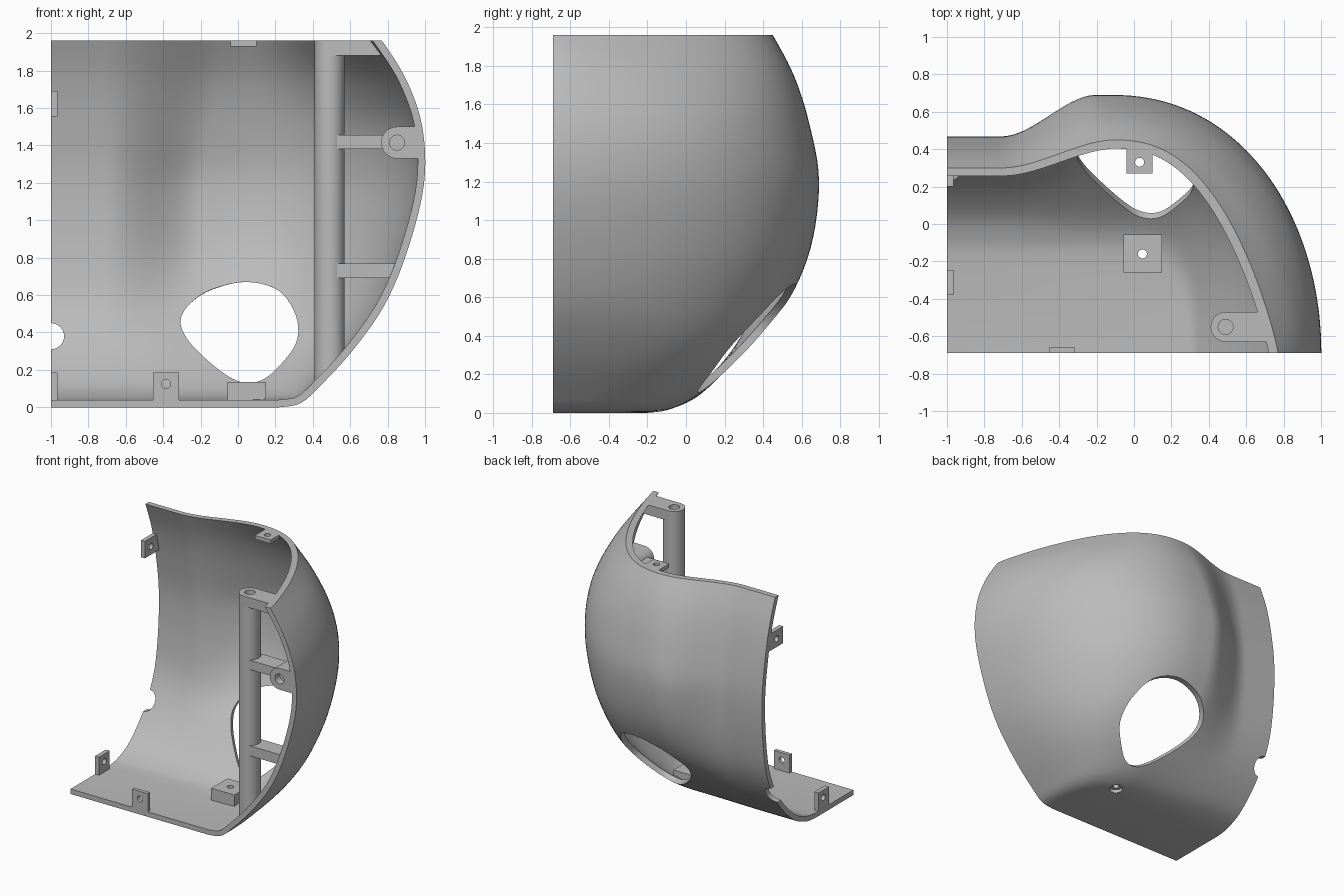
import bpy, bmesh, math
from mathutils import Vector

cube = bpy.data.objects.get("Cube")
if cube:
    bpy.data.objects.remove(cube, do_unlink=True)

FRONT, TOP, WALL = -0.69, 1.96, 0.04

grey = bpy.data.materials.new("plain grey")
grey.use_nodes = True
grey.diffuse_color = (0.5, 0.5, 0.5, 1)
grey.node_tree.nodes["Principled BSDF"].inputs["Base Color"].default_value = (0.5, 0.5, 0.5, 1)


def make_object(name, bm):
    mesh = bpy.data.meshes.new(name)
    bm.to_mesh(mesh)
    bm.free()
    mesh.materials.append(grey)
    ob = bpy.data.objects.new(name, mesh)
    bpy.context.collection.objects.link(ob)
    return ob


def apply_modifiers(ob):
    bpy.context.view_layer.update()
    graph = bpy.context.evaluated_depsgraph_get()
    mesh = bpy.data.meshes.new_from_object(ob.evaluated_get(graph))
    ob.modifiers.clear()
    ob.data = mesh


def cut(ob, cutter, operation="DIFFERENCE", keep=False):
    mod = ob.modifiers.new("cut", "BOOLEAN")
    mod.operation, mod.solver, mod.object = operation, "EXACT", cutter
    apply_modifiers(ob)
    if not keep:
        bpy.data.objects.remove(cutter, do_unlink=True)


def loft(name, first, last):
    """Closed body between two matching loops of points."""
    bm = bmesh.new()
    lower, upper = ([bm.verts.new(p) for p in loop] for loop in (first, last))
    bm.faces.new(lower)
    bm.faces.new(upper)
    for i in range(len(lower)):
        j = (i + 1) % len(lower)
        bm.faces.new((lower[i], lower[j], upper[j], upper[i]))
    bmesh.ops.recalc_face_normals(bm, faces=bm.faces)
    return make_object(name, bm)


def prism(name, outline, axis, low, high):
    """Extrude a closed 2D outline along one axis."""
    place = {"X": lambda a, b, h: (h, a, b),
             "Y": lambda a, b, h: (a, h, b),
             "Z": lambda a, b, h: (a, b, h)}[axis]
    return loft(name, *([place(a, b, h) for a, b in outline] for h in (low, high)))


def circle(a, b, r, n=32):
    return [(a + r * math.cos(math.tau * i / n), b + r * math.sin(math.tau * i / n)) for i in range(n)]


def rect(a0, a1, b0, b1):
    return [(a0, b0), (a1, b0), (a1, b1), (a0, b1)]


def tongue(a, b, r, end):
    """Half round on the left, straight to the right."""
    arc = [math.pi * (0.5 + i / 20) for i in range(21)]
    return [(a + r * math.cos(t), b + r * math.sin(t)) for t in arc] + [(end, b - r), (end, b + r)]


def drill(ob, a, b, r, axis, low=-3, high=3):
    cut(ob, prism("drill", circle(a, b, r), axis, low, high))


def spline(p, q, r, s, t):
    return tuple(0.5 * (2 * b + (c - a) * t + (2 * a - 5 * b + 4 * c - d) * t * t
                        + (3 * b - a - 3 * c + d) * t ** 3) for a, b, c, d in zip(p, q, r, s))


# Shell profile rows: height, side reach, back reach, flank reach, two roundness powers
ROWS = [(0, .22, -.22, -.2, 2.8, 2.8), (.02, .33, -.08, -.08, 2.8, 2.8), (.1, .425, .07, .08, 2.8, 2.8),
        (.3, .61, .29, .27, 2.7, 2.7), (.55, .785, .51, .4, 2.3, 2.3), (.85, .91, .645, .455, 2.2, 2.15),
        (1.2, .995, .69, .467, 2.15, 2.05), (1.5, .985, .64, .43, 2.2, 1.95), (1.75, .9, .56, .375, 2.3, 1.6),
        (1.96, .77, .45, .3, 2.5, 1.15), (2.1, .66, .36, .24, 2.5, 1.1)]
CREST = -0.12


def section(row):
    z, side, back, flank, power_x, power_y = row
    z = max(z, 0)
    points = []
    ramp_end = -.2 + .14 * max(0, z - 1.2)
    for i in range(40):
        x = -1.1 + (CREST + 1.1) * i / 40
        t = min(1, max(0, (x + .71) / (ramp_end + .71)))
        points.append((x, flank + (back - flank) * t * t * (3 - 2 * t), z))
    for i in range(41):
        a = math.pi / 2 * (1 - i / 40)
        c, s = max(0, math.cos(a)) ** (2 / power_x), max(0, math.sin(a)) ** (2 / power_y)
        points.append((CREST + (side - CREST) * c, FRONT + (back - FRONT) * s, z))
    points.append((side, -.8, z))
    return points


def skin(name, thickness, offset):
    """Curved wall and floor surface, thickened past its final edges."""
    bm = bmesh.new()
    rings = []
    for i in range(len(ROWS) - 1):
        four = [ROWS[min(max(i + k, 0), len(ROWS) - 1)] for k in (-1, 0, 1, 2)]
        rings += [spline(*four, t / 6) for t in range(6)]
    rings.append(ROWS[-1])
    grid = [[bm.verts.new(p) for p in section(r)] for r in rings]
    for low, high in zip(grid, grid[1:]):
        for i in range(len(low) - 1):
            bm.faces.new((low[i], low[i + 1], high[i + 1], high[i]))
    floor = bm.faces.new(grid[0] + [bm.verts.new((-1.1, -.8, 0))])
    bmesh.ops.recalc_face_normals(bm, faces=bm.faces)
    floor.normal_update()
    if floor.normal.z > 0:
        bmesh.ops.reverse_faces(bm, faces=bm.faces)
    ob = make_object(name, bm)
    mod = ob.modifiers.new("thickness", "SOLIDIFY")
    mod.thickness, mod.offset, mod.use_even_offset = thickness, offset, True
    apply_modifiers(ob)
    return ob


# Main shell, trimmed flat at the front, top and right
shell = skin("shell", WALL, -1)
cut(shell, prism("bounds", rect(-1, 1.5, FRONT, 1.5), "Z", -.5, TOP), "INTERSECT")

# Large rounded opening in the lower back, flaring outward and down
LOOP = [(-.3, .475), (-.255, .555), (-.14, .63), (.05, .67), (.225, .62), (.32, .475), (.32, .33),
        (.225, .21), (.13, .14), (.03, .135), (-.07, .19), (-.2, .305), (-.275, .395)]
n = len(LOOP)
outline = [spline(*(LOOP[(i + k) % n] for k in (-1, 0, 1, 2)), t / 5) for i in range(n) for t in range(5)]
inner, outer = ([(x + h * .7 * x, .93 * z - .09 + h, z - h * 1.6 * max(0, .67 - z))
                 for x, z in outline] for h in (-.16, .22))
cut(shell, loft("opening", inner, outer))

# Notch in the right edge and screw hole in the floor
drill(shell, -1, .38, .07, "Y", 0, 1)
drill(shell, .045, -.16, .05, "Z", -.1, .1)
parts = [shell]

# Solid outside the wall, used to trim the inner parts to the shell
outside = skin("outside_trim", .25, 1)
outside.hide_render = True
for v in outside.data.vertices:
    v.co += (Vector((0, -.2, 1)) - v.co).normalized() * .015


def fitted(ob):
    cut(ob, outside, keep=True)
    parts.append(ob)
    return ob


# Hollow post with its top bracket and ribs
PX, PY, PR = .49, -.55, .08
post = fitted(prism("post", circle(PX, PY, PR, 40), "Z", .08, 1.88))
drill(post, PX, PY, .04, "Z", 1.6, 2)
bracket = fitted(prism("post_bracket", tongue(PX, PY, PR, .9), "Z", 1.88, TOP))
drill(bracket, PX, PY, .04, "Z")
for label, low, high in (("lower", .69, .77), ("upper", 1.38, 1.455)):
    fitted(prism(label + "_rib", rect(.53, 1.05, -.62, -.48), "Z", low, high))

# Screw boss on the side wall, with a blind hole
boss = fitted(prism("screw_boss", tongue(.85, 1.415, .085, 1.05), "Y", FRONT, -.47))
drill(boss, .85, 1.415, .04, "Y", -1, -.63)

# Drilled mounting tabs: outline, axis, extent, hole
TABS = [("lower_side_tab", rect(-.38, -.245, .02, .185), "X", -1, -.965, (-.31, .125)),
        ("upper_side_tab", rect(.2, .42, 1.555, 1.69), "X", -1, -.965, (.28, 1.62)),
        ("front_tab", rect(-.455, -.315, .02, .185), "Y", FRONT, -.66, (-.385, .125)),
        ("top_tab", rect(-.04, .1, .27, .5), "Z", 1.93, TOP, (.03, .33)),
        ("floor_block", rect(-.055, .15, -.26, -.055), "Z", .03, .135, (.045, -.16))]
for name, shape, axis, low, high, hole in TABS:
    drill(fitted(prism(name, shape, axis, low, high)), *hole, .024, axis)

bpy.data.objects.remove(outside, do_unlink=True)

# Smooth curved faces, crisp edges
bpy.ops.object.select_all(action="DESELECT")
for ob in parts:
    ob.select_set(True)
bpy.context.view_layer.objects.active = shell
bpy.ops.object.shade_smooth_by_angle(angle=math.radians(30))
